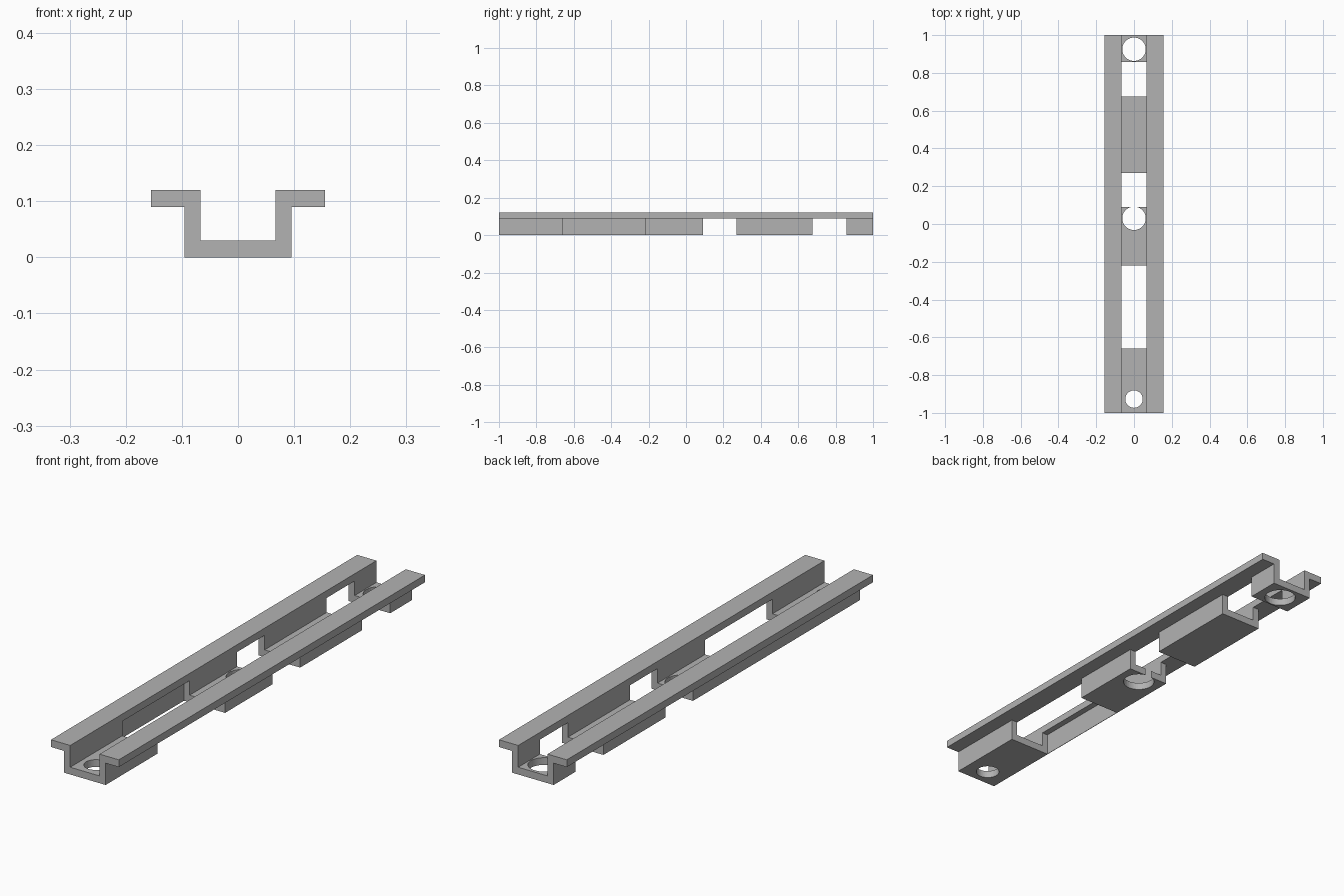
import bpy
import bmesh

cube = bpy.data.objects.get("Cube")
if cube:
    bpy.data.objects.remove(cube, do_unlink=True)

# Dimensions of the channel section
INNER, OUTER, FLANGE = 0.067, 0.095, 0.155
FLOOR, UNDER, TOP = 0.03, 0.09, 0.12

grey = bpy.data.materials.new("plain grey")
grey.use_nodes = True
colour = (0.45, 0.45, 0.45, 1)
grey.diffuse_color = colour
grey.node_tree.nodes["Principled BSDF"].inputs["Base Color"].default_value = colour


def make_object(name, bm):
    bmesh.ops.recalc_face_normals(bm, faces=bm.faces)
    mesh = bpy.data.meshes.new(name)
    bm.to_mesh(mesh)
    bm.free()
    mesh.materials.append(grey)
    obj = bpy.data.objects.new(name, mesh)
    bpy.context.collection.objects.link(obj)
    return obj


def extrude_profile(name, points, y0, y1):
    """Sweep an x-z outline along y."""
    bm = bmesh.new()
    face = bm.faces.new([bm.verts.new((x, y0, z)) for x, z in points])
    swept = bmesh.ops.extrude_face_region(bm, geom=[face])
    verts = [v for v in swept["geom"] if isinstance(v, bmesh.types.BMVert)]
    bmesh.ops.translate(bm, verts=verts, vec=(0, y1 - y0, 0))
    return make_object(name, bm)


def box(name, x0, x1, y0, y1, z0, z1):
    return extrude_profile(name, [(x0, z0), (x1, z0), (x1, z1), (x0, z1)], y0, y1)


def drill(obj, y, radius):
    """Cut a round hole through the floor of a channel section."""
    bm = bmesh.new()
    bmesh.ops.create_cone(bm, cap_ends=True, segments=48, radius1=radius,
                          radius2=radius, depth=0.1)
    cutter = make_object("hole_cutter", bm)
    cutter.location = (0, y, FLOOR / 2)
    cutter.hide_render = True
    cutter.hide_set(True)
    cut = obj.modifiers.new("round hole", "BOOLEAN")
    cut.operation = "DIFFERENCE"
    cut.solver = "EXACT"
    cut.object = cutter
    # Apply the cut so that no helper remains
    graph = bpy.context.evaluated_depsgraph_get()
    result = bpy.data.meshes.new_from_object(obj.evaluated_get(graph))
    obj.modifiers.clear()
    obj.data = result
    bpy.data.objects.remove(cutter, do_unlink=True)


# Full-length flanges
for side, sign in (("left", 1), ("right", -1)):
    box(side + "_flange", sign * INNER, sign * FLANGE, -1, 1, UNDER, TOP)

# U-shaped sections below the flanges, some with a screw hole
u_shape = [(-OUTER, 0), (OUTER, 0), (OUTER, UNDER), (INNER, UNDER),
           (INNER, FLOOR), (-INNER, FLOOR), (-INNER, UNDER), (-OUTER, UNDER)]
sections = [
    ("front_channel", -1, -0.66, (-0.927, 0.046)),
    ("middle_channel", -0.22, 0.09, (0.03, 0.062)),
    ("plain_channel", 0.27, 0.675, None),
    ("back_channel", 0.858, 1, (0.925, 0.062)),
]
for name, y0, y1, hole in sections:
    channel = extrude_profile(name, u_shape, y0, y1)
    if hole:
        drill(channel, *hole)

# Thin skin closing the long opening on the right side
box("right_side_skin", -OUTER, -OUTER + 0.002, -0.66, -0.22, 0, UNDER)
